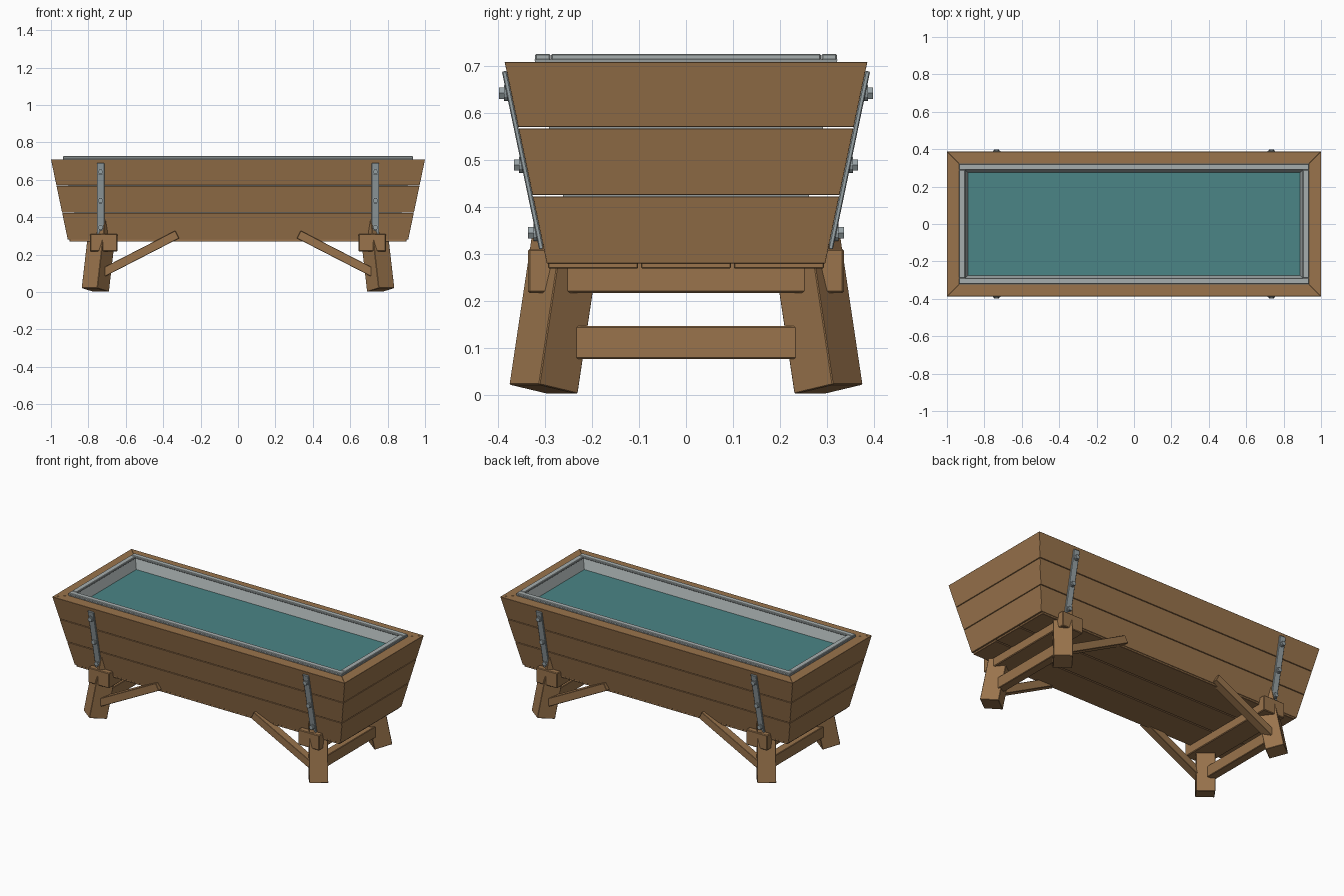
import bpy
from math import atan2, cos, sin, hypot, tau
from mathutils import Matrix, Vector

cube = bpy.data.objects.get("Cube")
if cube:
    bpy.data.objects.remove(cube)


def material(name, color):
    mat = bpy.data.materials.new(name)
    mat.use_nodes = True
    mat.diffuse_color = (*color, 1)
    mat.node_tree.nodes["Principled BSDF"].inputs["Base Color"].default_value = (*color, 1)
    return mat


WOOD = material("warm wood", (0.32, 0.173, 0.072))
ZINC = material("pale zinc", (0.38, 0.42, 0.42))
STEEL = material("strap steel", (0.31, 0.36, 0.375))
WATER = material("teal water", (0.07, 0.235, 0.24))

BOX_FACES = [(0, 1, 2, 3), (7, 6, 5, 4), (0, 4, 5, 1), (1, 5, 6, 2), (2, 6, 7, 3), (3, 7, 4, 0)]


def make(name, verts, faces, mat, bevel=0.0):
    mesh = bpy.data.meshes.new(name)
    mesh.from_pydata(verts, [], faces)
    mesh.materials.append(mat)
    obj = bpy.data.objects.new(name, mesh)
    bpy.context.collection.objects.link(obj)
    if bevel:
        mod = obj.modifiers.new("soft edges", "BEVEL")
        mod.width = bevel
        mod.segments = 1
    return obj


def box(name, center, size, mat, bevel=0.0, rot=None):
    """Box with an optional 3x3 rotation."""
    rot = rot or Matrix.Identity(3)
    corners = [(-1, -1), (-1, 1), (1, 1), (1, -1)]
    verts = [Vector(center) + rot @ Vector((a * size[0], b * size[1], c * size[2])) / 2
             for c in (-1, 1) for a, b in corners]
    return make(name, verts, BOX_FACES, mat, bevel)


BASE, TOP = 0.28, 0.71


def half_size(z, inset=0.0):
    """Half length and half width of the flared trough at a height."""
    flare = 0.09 * (z - BASE) / (TOP - BASE) - inset
    return 0.91 + flare, 0.297 + flare


def flared_ring(name, low, high, inset, mat, bevel=0.0):
    """Four mitred boards that follow the flare; low and high are (height, thickness)."""
    signs = [(-1, -1), (1, -1), (1, 1), (-1, 1)]
    for i, side in enumerate(("front", "left", "back", "right")):
        a, b = signs[i], signs[(i + 1) % 4]
        verts = []
        for z, thick in (low, high):
            ox, oy = half_size(z, inset)
            ix, iy = half_size(z, inset + thick)
            verts += [(a[0] * ox, a[1] * oy, z), (a[0] * ix, a[1] * iy, z),
                      (b[0] * ix, b[1] * iy, z), (b[0] * ox, b[1] * oy, z)]
        make(f"{name}_{side}", verts, BOX_FACES, mat, bevel)


# Trough walls: three rows of boards with narrow gaps
BOARD = 0.065
for row, (z0, z1) in enumerate(((0.28, 0.4225), (0.4255, 0.5675), (0.5705, 0.71))):
    flared_ring(f"wall_board_{row + 1}", (z0, BOARD), (z1, BOARD), 0, WOOD, 0.001)

# Floor boards
for i in (-1, 0, 1):
    box("floor_board", (0, i * 0.198, 0.276), (1.8, 0.192, 0.013), WOOD, 0.002)

# Metal liner, rim and water
flared_ring("liner", (0.283, 0.1), (0.715, 0.025), BOARD, ZINC)
for s in (-1, 1):
    box("rim_long", (0, s * 0.3055, 0.72), (1.87, 0.033, 0.014), ZINC, 0.003)
    box("rim_short", (s * 0.9185, 0, 0.72), (0.033, 0.576, 0.014), ZINC, 0.003)
wx, wy = half_size(0.655, 0.098)
box("water", (0, 0, 0.65), (2 * wx, 2 * wy, 0.01), WATER)


def bolt(name, x, y, z, s, radius, length, sides):
    """Short prism whose axis points along y."""
    ring = [(radius * cos(tau * k / sides), radius * sin(tau * k / sides)) for k in range(sides)]
    verts = [(x + a, y + s * d, z + b) for d in (0, length) for a, b in ring]
    faces = [tuple(range(sides)), tuple(range(2 * sides - 1, sides - 1, -1))]
    for k in range(sides):
        n = (k + 1) % sides
        faces.append((k, k + sides, n + sides, n))
    if s > 0:
        faces = [f[::-1] for f in faces]
    make(name, verts, faces, STEEL)


SLOPE = atan2(0.09, TOP - BASE)

for sx in (-1, 1):
    end = "left" if sx > 0 else "right"

    # Cross beam under the trough and the lower rail
    box(f"cross_beam_{end}", (sx * 0.718, 0, 0.264), (0.145, 0.674, 0.094), WOOD, 0.004)
    box(f"lower_rail_{end}", (sx * 0.75, 0, 0.111), (0.052, 0.48, 0.07), WOOD, 0.003)

    for sy in (-1, 1):
        place = f"{'front' if sy < 0 else 'back'}_{end}"

        # Splayed leg, turned to face the corner
        axis = Vector((-sx * 0.115, -sy * 0.15, 1)).normalized()
        side = Vector((-sy * 0.15, sx * 0.115, 0)).normalized()
        rot = Matrix((side, axis.cross(side), axis)).transposed()
        foot = Vector((sx * 0.763, sy * 0.304, 0.0115))
        box(f"leg_{place}", foot + axis * 0.2, (0.106, 0.106, 0.4), WOOD, 0.002, rot)

        # Diagonal brace from the leg to the long wall
        low, high = Vector((sx * 0.72, sy * 0.3, 0.105)), Vector((sx * 0.325, sy * 0.3, 0.308))
        run = (high - low).normalized()
        across = Vector((0, 1, 0))
        rot = Matrix((run, across, run.cross(across))).transposed()
        box(f"brace_{place}", (low + high) / 2, ((high - low).length, 0.05, 0.046), WOOD, 0.002, rot)

        # Steel strap along the wall with three bolts
        mid = 0.5
        wall = half_size(mid)[1]
        rot = Matrix.Rotation(-sy * SLOPE, 3, "X")
        box(f"strap_{place}", (sx * 0.735, sy * (wall + 0.005), mid),
            (0.04, 0.01, hypot(0.38, 0.08)), STEEL, 0.002, rot)
        for z in (0.345, 0.49, 0.643):
            y = sy * (half_size(z)[1] + 0.004)
            bolt(f"washer_{place}", sx * 0.735, y, z, sy, 0.017, 0.011, 12)
            bolt(f"bolt_{place}", sx * 0.735, y, z, sy, 0.014, 0.022, 6)
